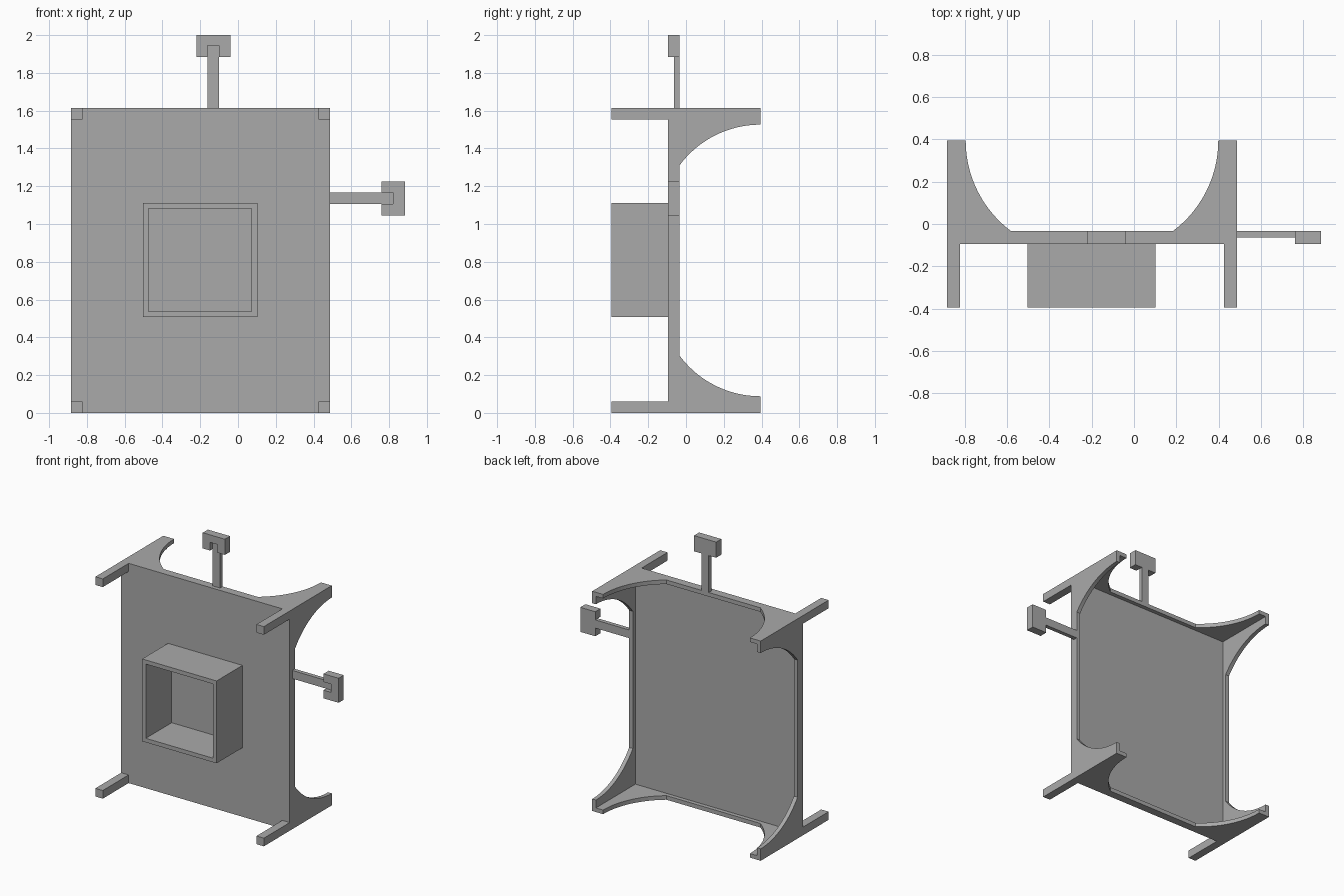
import bpy, bmesh, math
from mathutils import Vector

if "Cube" in bpy.data.objects:
    bpy.data.objects.remove(bpy.data.objects["Cube"], do_unlink=True)

grey = bpy.data.materials.new("plain_grey")
grey.use_nodes = True
grey.diffuse_color = (0.4, 0.4, 0.4, 1)
grey.node_tree.nodes["Principled BSDF"].inputs["Base Color"].default_value = (0.4, 0.4, 0.4, 1)

# Main dimensions
LEFT, RIGHT, TOP = -0.883, 0.486, 1.614
FRONT, PLATE, BACK, TIP = -0.394, -0.094, -0.034, 0.394
T = 0.03
FLOOR = PLATE + T


def extrude(name, points, offset):
    """Prism: a planar outline pushed along an offset vector."""
    bm = bmesh.new()
    face = bm.faces.new([bm.verts.new(p) for p in points])
    result = bmesh.ops.extrude_face_region(bm, geom=[face])
    moved = [g for g in result["geom"] if isinstance(g, bmesh.types.BMVert)]
    bmesh.ops.translate(bm, verts=moved, vec=Vector(offset))
    bmesh.ops.recalc_face_normals(bm, faces=bm.faces)
    mesh = bpy.data.meshes.new(name)
    bm.to_mesh(mesh)
    bm.free()
    mesh.materials.append(grey)
    obj = bpy.data.objects.new(name, mesh)
    bpy.context.collection.objects.link(obj)
    return obj


def box(name, x0, x1, y0, y1, z0, z1):
    outline = [(x0, y0, z0), (x1, y0, z0), (x1, y0, z1), (x0, y0, z1)]
    return extrude(name, outline, (0, y1 - y0, 0))


def wall_outline(length, trim):
    """(along, depth) outline of a wall with a curved horn at both ends."""
    tip, root, depth, steps = 0.088, 0.303, TIP - BACK, 20
    rise = root - tip
    radius = (depth ** 2 + rise ** 2) / (2 * rise)
    sweep = math.asin(depth / radius)
    arc = []
    for i in range(steps + 1):
        a = sweep * i / steps
        arc.append((tip + radius * (1 - math.cos(a)), TIP - radius * math.sin(a)))
    half = [(trim, FLOOR), (trim, TIP)] + arc
    return half + [(length - s, y) for s, y in reversed(half)]


# Front panel and the walls behind it
box("front_panel", LEFT, RIGHT, PLATE, FLOOR, 0, TOP)
for name, x in (("right_wall", LEFT), ("left_wall", RIGHT - T)):
    extrude(name, [(x, y, s) for s, y in wall_outline(TOP, 0)], (T, 0, 0))
for name, z in (("bottom_wall", 0), ("top_wall", TOP - T)):
    extrude(name, [(LEFT + s, y, z) for s, y in wall_outline(RIGHT - LEFT, T)], (0, 0, T))

# Four square pegs at the front corners
PEG = 0.06
for side, x in (("right", LEFT), ("left", RIGHT - PEG)):
    for level, z in (("lower", 0), ("upper", TOP - PEG)):
        box(f"{level}_{side}_peg", x, x + PEG, FRONT, PLATE, z, z + PEG)

# Open square frame on the panel
X0, X1, Z0, Z1 = -0.503, 0.102, 0.507, 1.112
box("frame_right", X0, X0 + T, FRONT, PLATE, Z0, Z1)
box("frame_left", X1 - T, X1, FRONT, PLATE, Z0, Z1)
box("frame_bottom", X0 + T, X1 - T, FRONT, PLATE, Z0, Z0 + T)
box("frame_top", X0 + T, X1 - T, FRONT, PLATE, Z1 - T, Z1)


def handle(name, stem, end, place):
    """Thin stem ending in a block whose front is notched over the stem."""
    def part(suffix, outline, y0, y1):
        pts = []
        for u, v in outline:
            x, z = place(u, v)
            pts.append((x, y0, z))
        extrude(f"{name}_{suffix}", pts, (0, y1 - y0, 0))

    w, h, notch = 0.03, 0.09, stem + 0.06
    part("stem", [(0, -w), (stem, -w), (stem, w), (0, w)], FLOOR, BACK)
    part("block_back", [(stem, -h), (end, -h), (end, h), (stem, h)], FLOOR, BACK)
    part("block_front", [(stem, -h), (end, -h), (end, h), (stem, h),
                         (stem, w), (notch, w), (notch, -w), (stem, -w)], PLATE, FLOOR)


# Handles above the top and beside the left wall
handle("top_handle", 0.271, 2 - TOP, lambda u, v: (-0.131 + v, TOP + u))
handle("side_handle", 0.275, 0.397, lambda u, v: (RIGHT + u, 1.136 + v))
